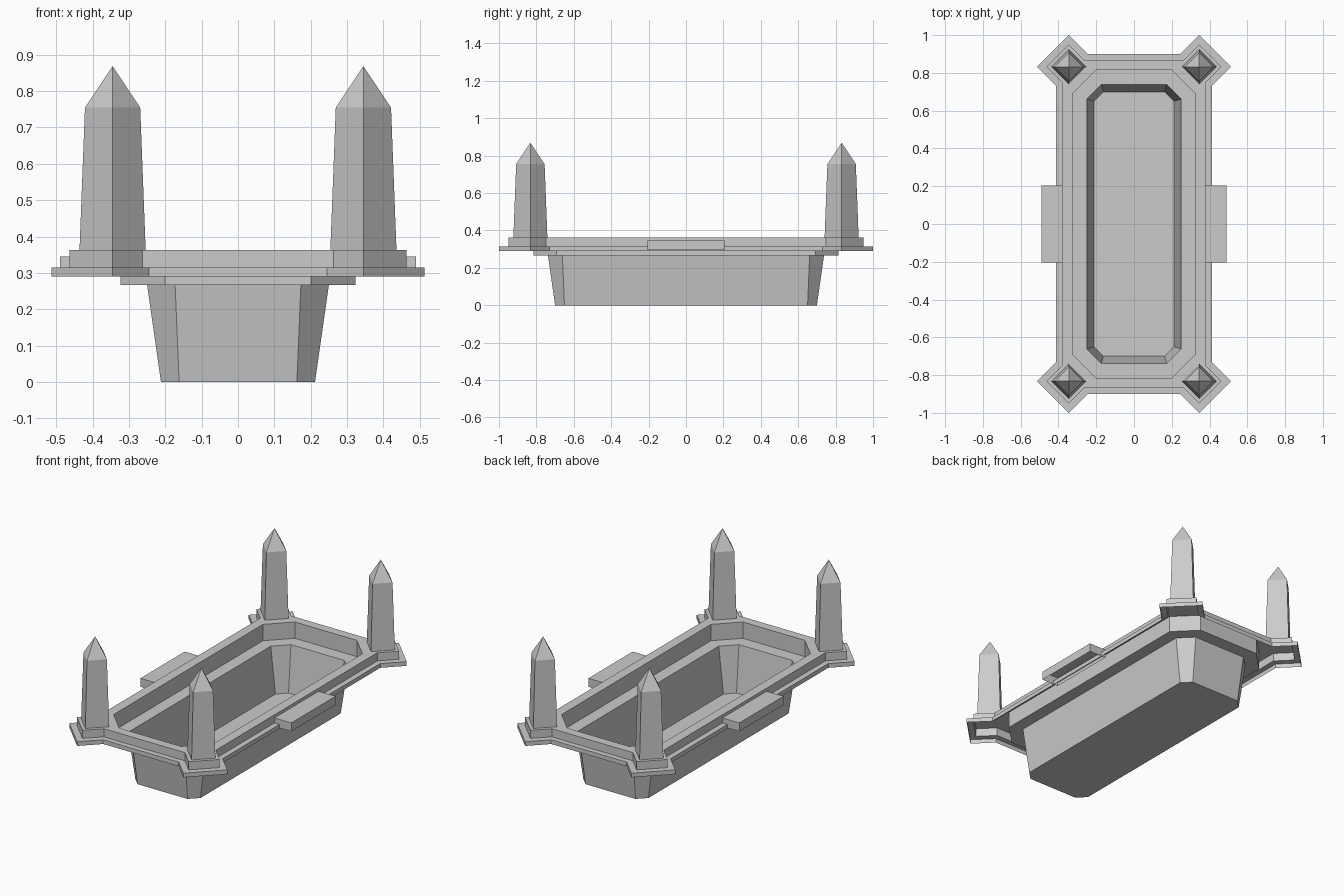
import bpy
import bmesh

cube = bpy.data.objects.get("Cube")
if cube:
    bpy.data.objects.remove(cube, do_unlink=True)

stone = bpy.data.materials.new("grey stone")
stone.use_nodes = True
GREY = (0.6, 0.6, 0.6, 1)
stone.diffuse_color = GREY
stone.node_tree.nodes["Principled BSDF"].inputs["Base Color"].default_value = GREY

CX, CY = 0.345, 0.832  # centre of each corner pedestal


def finish(name, bm):
    mesh = bpy.data.meshes.new(name)
    bm.to_mesh(mesh)
    bm.free()
    mesh.materials.append(stone)
    obj = bpy.data.objects.new(name, mesh)
    bpy.context.collection.objects.link(obj)
    return obj


def four_corners(bm, corner, z):
    """Counter-clockwise loop made by mirroring one corner's points."""
    loop = []
    for sx, sy in ((1, 1), (-1, 1), (-1, -1), (1, -1)):
        pts = corner if sx == sy else corner[::-1]
        loop += [bm.verts.new((sx * x, sy * y, z)) for x, y in pts]
    return loop


def octagon(bm, x, y, cut, z):
    return four_corners(bm, [(x, y - cut), (x - cut, y)], z)


def rim_outline(bm, x, y, r, z):
    """Rectangle joined with a diamond of half-diagonal r at each corner."""
    corner = [(x, CY - r + x - CX), (CX + r, CY), (CX, CY + r), (CX - r + y - CY, y)]
    return four_corners(bm, corner, z)


def ring(bm, inner, outer):
    n = len(inner)
    for i in range(n):
        j = (i + 1) % n
        bm.faces.new((inner[i], outer[i], outer[j], inner[j]))


# Basin, ledge and stepped rim as one open-bottomed shell
bm = bmesh.new()
inside = [
    octagon(bm, 0.212, 0.70, 0.05, 0),
    octagon(bm, 0.25, 0.738, 0.077, 0.267),
    octagon(bm, 0.323, 0.815, 0.122, 0.267),
    octagon(bm, 0.323, 0.815, 0.122, 0.363),
]
outside = [
    rim_outline(bm, 0.38, 0.868, 0.118, 0.363),
    rim_outline(bm, 0.38, 0.868, 0.118, 0.315),
    rim_outline(bm, 0.412, 0.9, 0.168, 0.315),
    rim_outline(bm, 0.412, 0.9, 0.168, 0.29),
]
bm.faces.new(inside[0])
for loops in (inside, outside):
    for a, b in zip(loops, loops[1:]):
        ring(bm, a, b)

# Flat deck between the basin opening and the corner pedestals
opening, edge = inside[-1], outside[0]
for q in range(4):
    i0, i1 = opening[2 * q:2 * q + 2]
    o = edge[4 * q:4 * q + 4]
    bm.faces.new([i0, *o, i1])
    bm.faces.new((i1, o[3], edge[(4 * q + 4) % 16], opening[(2 * q + 2) % 8]))
finish("basin_and_rim", bm)


# Four tapered obelisks
def obelisk(name, x, y):
    bm = bmesh.new()
    loops = []
    for r, z in ((0.091, 0.363), (0.076, 0.755)):
        loops.append([bm.verts.new((x + dx * r, y + dy * r, z))
                      for dx, dy in ((1, 0), (0, 1), (-1, 0), (0, -1))])
    tip = bm.verts.new((x, y, 0.869))
    for i in range(4):
        j = (i + 1) % 4
        bm.faces.new((loops[0][i], loops[0][j], loops[1][j], loops[1][i]))
        bm.faces.new((loops[1][i], loops[1][j], tip))
    finish(name, bm)


# Side plates, hollow underneath
def side_plate(name, s):
    bm = bmesh.new()
    bmesh.ops.create_cube(bm, size=1)
    for v in bm.verts:
        v.co.x = s * 0.435 + v.co.x * 0.11
        v.co.y *= 0.41
        v.co.z = 0.32 + v.co.z * 0.05
    bm.normal_update()
    below = [f for f in bm.faces if f.normal.z < -0.9]
    bmesh.ops.delete(bm, geom=below, context='FACES_ONLY')
    finish(name, bm)


for side, sx in (("left", 1), ("right", -1)):
    side_plate(side + "_side_plate", sx)
    for end, sy in (("front", -1), ("back", 1)):
        obelisk(f"{end}_{side}_obelisk", sx * CX, sy * CY)
